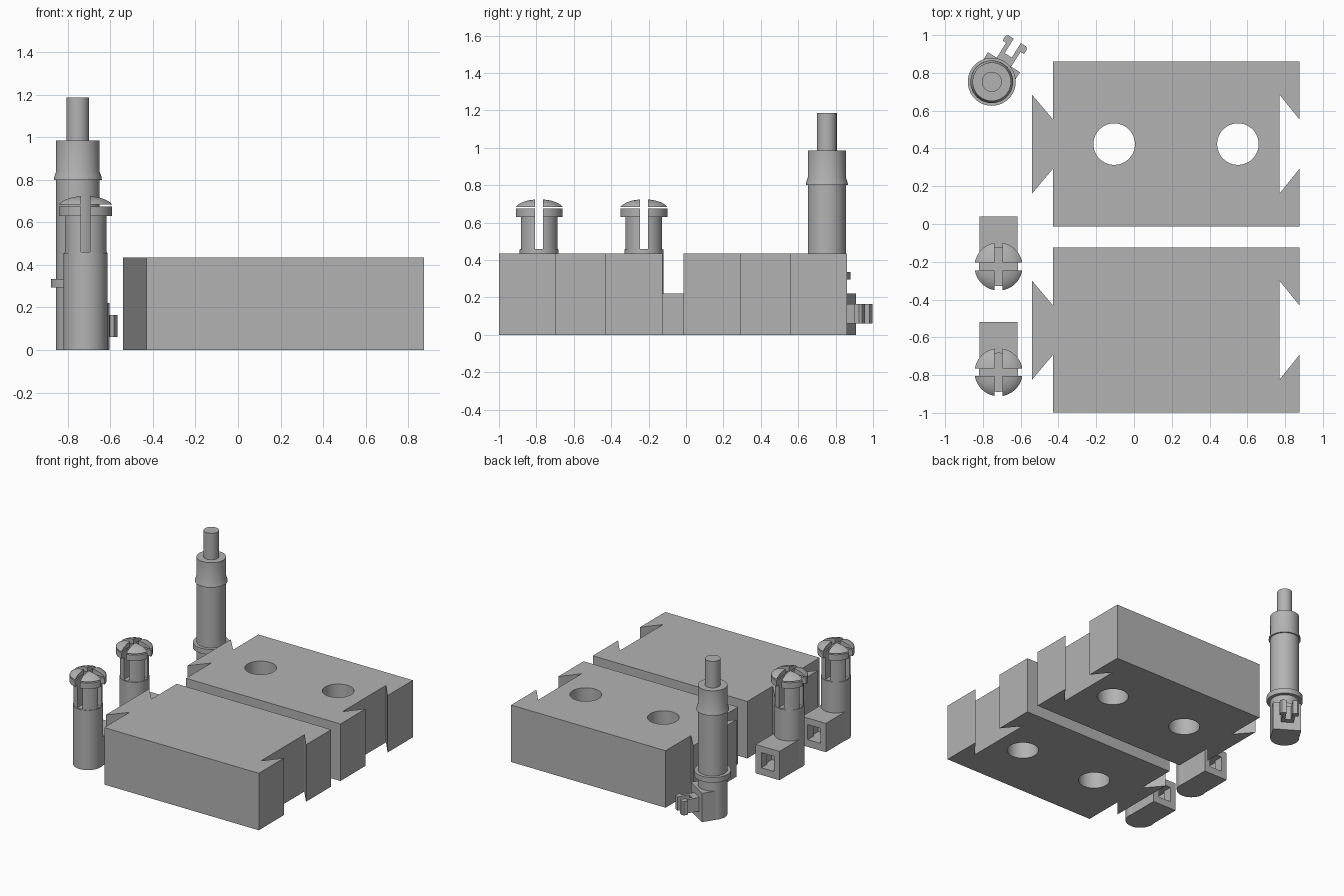
import bpy, bmesh, math
from mathutils import Matrix

if "Cube" in bpy.data.objects:
    bpy.data.objects.remove(bpy.data.objects["Cube"], do_unlink=True)

grey = bpy.data.materials.new("plain grey")
grey.use_nodes = True
colour = (0.45, 0.45, 0.45, 1)
grey.diffuse_color = colour
grey.node_tree.nodes["Principled BSDF"].inputs["Base Color"].default_value = colour


def make(name, bm):
    bmesh.ops.recalc_face_normals(bm, faces=bm.faces)
    mesh = bpy.data.meshes.new(name)
    bm.to_mesh(mesh)
    bm.free()
    mesh.materials.append(grey)
    ob = bpy.data.objects.new(name, mesh)
    bpy.context.collection.objects.link(ob)
    return ob


def prism(name, points, z0, z1):
    """Extrude a flat outline from z0 to z1."""
    bm = bmesh.new()
    face = bm.faces.new([bm.verts.new((x, y, z0)) for x, y in points])
    top = bmesh.ops.extrude_face_region(bm, geom=[face])["geom"]
    bmesh.ops.translate(bm, vec=(0, 0, z1 - z0),
                        verts=[v for v in top if isinstance(v, bmesh.types.BMVert)])
    return make(name, bm)


def box(name, x0, x1, y0, y1, z0, z1):
    return prism(name, [(x0, y0), (x1, y0), (x1, y1), (x0, y1)], z0, z1)


def lathe(name, profile, x, y, sides=48):
    """Spin a radius/height profile round the upright axis."""
    bm = bmesh.new()
    verts = [bm.verts.new((r, 0, z)) for r, z in profile]
    edges = [bm.edges.new(pair) for pair in zip(verts, verts[1:])]
    bmesh.ops.spin(bm, geom=verts + edges, axis=(0, 0, 1), cent=(0, 0, 0),
                   angle=math.tau, steps=sides)
    bmesh.ops.remove_doubles(bm, verts=bm.verts, dist=0.0001)
    bmesh.ops.translate(bm, verts=bm.verts, vec=(x, y, 0))
    return make(name, bm)


def select(ob):
    bpy.ops.object.select_all(action='DESELECT')
    ob.select_set(True)
    bpy.context.view_layer.objects.active = ob


def cut(ob, cutters):
    for cutter in cutters:
        mod = ob.modifiers.new("cut", 'BOOLEAN')
        mod.operation, mod.solver, mod.object = 'DIFFERENCE', 'EXACT', cutter
        select(ob)
        bpy.ops.object.modifier_apply(modifier=mod.name)
    return ob


def discard(cutters):
    for cutter in cutters:
        bpy.data.objects.remove(cutter, do_unlink=True)


def smooth(ob):
    select(ob)
    bpy.ops.object.shade_smooth_by_angle(angle=math.radians(30))


# Dovetailed blocks: open holes in the back one, blind holes in the front one
HEIGHT = 0.435
for name, mid, hole_top in (("back_block", 0.423, 0.6), ("front_block", -0.562, 0.3)):
    half, wide, neck = 0.437, 0.262, 0.132
    left, right = -0.43, 0.875
    outline = [(left, -half), (right, -half), (right, -neck), (right - 0.105, -wide),
               (right - 0.105, wide), (right, neck), (right, half), (left, half),
               (left, neck), (left - 0.11, wide), (left - 0.11, -wide), (left, -neck)]
    block = prism(name, [(x, y + mid) for x, y in outline], 0, HEIGHT)
    drills = [lathe("drill", [(0, -0.1), (0.11, -0.1), (0.11, hole_top), (0, hole_top)], x, mid)
              for x in (-0.105, 0.55)]
    cut(block, drills)
    discard(drills)
    smooth(block)

# Split-headed pegs with a socket box at the back
PX, SLOT = -0.717, 0.021
for name, py in (("rear_peg", -0.225), ("front_peg", -0.785)):
    shaft = lathe(name + "_shaft", [(0, 0), (0.104, 0), (0.104, 0.455), (0.1, 0.455),
                                    (0.1, 0.63), (0.127, 0.63), (0.127, 0.675), (0, 0.675)], PX, py)
    dome = lathe(name + "_dome", [(0, 0.684), (0.127, 0.684), (0.115, 0.696), (0.095, 0.708),
                                  (0.065, 0.718), (0.035, 0.723), (0, 0.725)], PX, py)
    slots = [box("slot", PX - SLOT, PX + SLOT, py - 0.2, py + 0.2, 0.46, 0.8),
             box("slot", PX - 0.2, PX + 0.2, py - SLOT, py + SLOT, 0.46, 0.8)]
    for part in (shaft, dome):
        cut(part, slots)
        smooth(part)
    back = py + 0.265
    socket = box(name + "_socket", PX - 0.1, PX + 0.1, py, back, 0, 0.22)
    slots += [box("mouth", PX - 0.053, PX + 0.053, back - 0.1, back + 0.1, 0.055, 0.17),
              box("catch", PX - 0.07, PX + 0.07, back - 0.15, back - 0.07, 0.055, 0.17)]
    cut(socket, slots[2:])
    discard(slots)

# Tall stepped post with a flange, collar and top pin
CX, CY = -0.753, 0.753
post = lathe("post", [(0, 0), (0.102, 0), (0.102, 0.295), (0.127, 0.295), (0.127, 0.335),
                      (0.102, 0.335), (0.102, 0.8), (0.113, 0.8), (0.111, 0.815),
                      (0.102, 0.84), (0.102, 0.985), (0.053, 0.985), (0.053, 1.187),
                      (0, 1.187)], CX, CY)
smooth(post)

# Clip on the post: mounting box and a two-armed fork with outward hooks
mount = box("clip_mount", 0, 0.122, -0.1, 0.1, 0, 0.22)
arm = [(0.1, 0.045), (0.215, 0.045), (0.215, 0.067), (0.245, 0.067), (0.255, 0.055),
       (0.255, 0.022), (0.165, 0.022)]
fork = prism("clip_fork", arm + [(x, -y) for x, y in reversed(arm)], 0.06, 0.165)
for part in (mount, fork):
    part.data.transform(Matrix.Translation((CX, CY, 0)) @ Matrix.Rotation(math.radians(58), 4, 'Z'))
